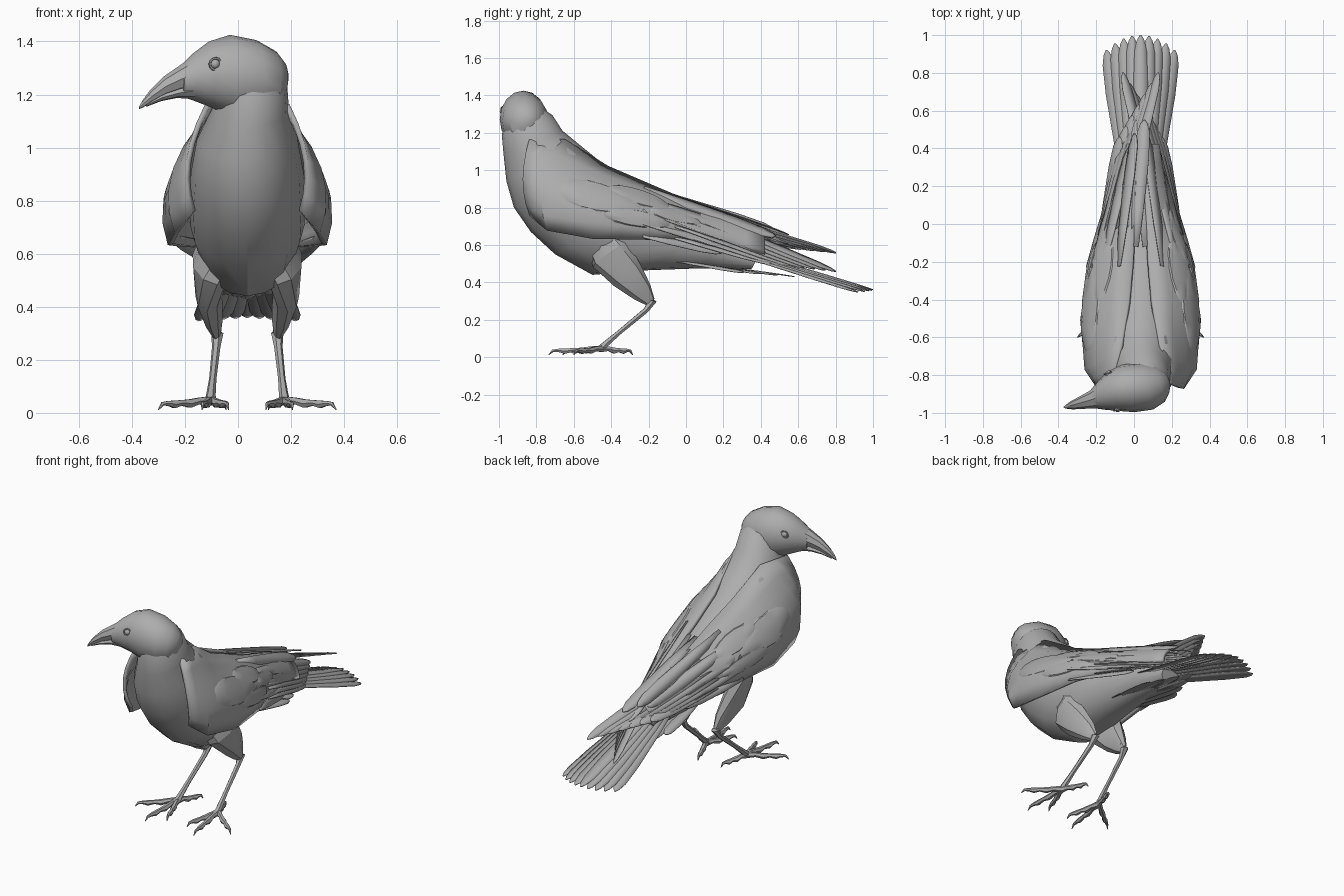
import bpy
import bmesh
from math import sin, cos, pi, floor
from mathutils import Vector as V

cube = bpy.data.objects.get("Cube")
if cube:
    bpy.data.objects.remove(cube, do_unlink=True)

CX = 0.035  # centre line of the body
GREY = (0.42, 0.42, 0.42, 1)
mat = bpy.data.materials.new("plumage_grey")
mat.use_nodes = True
mat.diffuse_color = GREY
bsdf = mat.node_tree.nodes["Principled BSDF"]
bsdf.inputs["Base Color"].default_value = GREY
bsdf.inputs["Roughness"].default_value = 0.7
parts = []


def finish(bm, name, thick=0):
    bmesh.ops.recalc_face_normals(bm, faces=bm.faces)
    me = bpy.data.meshes.new(name)
    bm.to_mesh(me)
    bm.free()
    ob = bpy.data.objects.new(name, me)
    bpy.context.collection.objects.link(ob)
    me.materials.append(mat)
    if thick:
        mod = ob.modifiers.new("thickness", 'SOLIDIFY')
        mod.thickness = thick
        mod.offset = 0
    parts.append(ob)


def loft(name, rings, n=12):
    """Skin elliptical rings given as (centre, half axis, half axis)."""
    bm = bmesh.new()
    loops = [[bm.verts.new(c + u * cos(2 * pi * k / n) + w * sin(2 * pi * k / n))
              for k in range(n)] for c, u, w in rings]
    for a, b in zip(loops, loops[1:]):
        for k in range(n):
            j = (k + 1) % n
            bm.faces.new((a[k], a[j], b[j], b[k]))
    bm.faces.new(loops[0])
    bm.faces.new(loops[-1])
    finish(bm, name)


def tube(name, pts, radii, n=6, flat=1):
    """Tapered tube along a path."""
    rings = []
    for i, p in enumerate(pts):
        d = (pts[min(i + 1, len(pts) - 1)] - pts[max(i - 1, 0)]).normalized()
        side = d.cross(V((0, 0, 1))).normalized()
        rings.append((p, side * radii[i] * flat, side.cross(d) * radii[i]))
    loft(name, rings, n)


def blade(bm, base, tip, normal, half):
    """One feather: two leaf-shaped halves folded along a raised quill."""
    d = tip - base
    side = V(normal).cross(d).normalized()
    up = d.cross(side).normalized()
    outline = [(0, .5), (.3, .8), (.7, 1), (.9, .85), (.97, .5), (1, .1)]
    rows = []
    for t, w in outline:
        c = base + d * t
        rows.append([bm.verts.new(c - side * half * w),
                     bm.verts.new(c + up * half * w * .12),
                     bm.verts.new(c + side * half * w)])
    for a, b in zip(rows, rows[1:]):
        for k in (0, 1):
            bm.faces.new((a[k], a[k + 1], b[k + 1], b[k]))


# Body and neck: (top y, top z, bottom y, bottom z, half width, shift in x)
body = [(-.785, 1.34, -.96, 1.27, .09, .015), (-.715, 1.295, -.985, 1.19, .13, .02),
        (-.66, 1.21, -.975, 1.08, .145, .012), (-.55, 1.12, -.96, .94, .19, 0),
        (-.42, 1.015, -.92, .8, .212, 0), (-.28, .94, -.83, .67, .22, 0),
        (-.12, .86, -.7, .55, .215, 0), (.02, .79, -.5, .44, .18, 0),
        (.14, .72, -.2, .465, .14, 0), (.25, .66, .08, .475, .1, 0),
        (.4, .56, .35, .47, .06, 0)]
rings = []
for ty, tz, by, bz, hw, sx in body:
    top, bot = V((0, ty, tz)), V((0, by, bz))
    rings.append(((top + bot) / 2 + V((CX + sx, 0, 0)), V((hw, 0, 0)), (top - bot) / 2))
loft("body", rings, 16)

# Head, turned to the bird's right: (x, y, top z, bottom z, half width)
ACROSS = V((.25, -.97, 0))


def head_loft(name, rows, n=12):
    loft(name, [(V((x, y, (t + b) / 2)), ACROSS * w, V((0, 0, (t - b) / 2)))
                for x, y, t, b, w in rows], n)


head_loft("head", [(.187, -.83, 1.285, 1.25, .015), (.175, -.835, 1.32, 1.2, .055),
                   (.14, -.845, 1.365, 1.15, .098), (.07, -.858, 1.405, 1.12, .128),
                   (-.03, -.87, 1.425, 1.12, .13), (-.11, -.885, 1.4, 1.155, .108),
                   (-.17, -.908, 1.355, 1.178, .078), (-.215, -.926, 1.31, 1.193, .052)], 16)
head_loft("upper_beak", [(-.18, -.913, 1.338, 1.215, .064), (-.225, -.93, 1.306, 1.21, .047),
                         (-.28, -.946, 1.268, 1.193, .034), (-.33, -.96, 1.218, 1.168, .022),
                         (-.36, -.968, 1.178, 1.15, .01), (-.372, -.971, 1.155, 1.145, .003)], 8)
head_loft("lower_beak", [(-.17, -.91, 1.25, 1.183, .058), (-.23, -.931, 1.225, 1.187, .039),
                         (-.29, -.949, 1.203, 1.175, .026), (-.345, -.964, 1.168, 1.154, .01)], 8)

# Eyes with lids
for sgn, label in ((1, "left"), (-1, "right")):
    place = V((-.11, -.886, 1.315)) + ACROSS * sgn * .094
    bm = bmesh.new()
    bmesh.ops.create_uvsphere(bm, u_segments=12, v_segments=8, radius=.019)
    bmesh.ops.translate(bm, verts=bm.verts, vec=place)
    finish(bm, label + "_eye")
    bpy.ops.mesh.primitive_torus_add(major_radius=.022, minor_radius=.005, major_segments=12,
                                     minor_segments=6, location=place + ACROSS * sgn * .006)
    lid = bpy.context.object
    lid.name = label + "_eyelid"
    lid.rotation_euler = ACROSS.to_track_quat('Z', 'Y').to_euler()
    lid.data.materials.append(mat)
    parts.append(lid)

# Wing stations: lower, middle and upper points of each cross-section
stations = [((.2, -.83, .76), (.22, -.87, .95), (.15, -.84, 1.16)),
            ((.265, -.74, .68), (.27, -.76, .92), (.1, -.65, 1.16)),
            ((.29, -.5, .635), (.28, -.5, .86), (.06, -.42, 1.015)),
            ((.25, -.2, .63), (.237, -.2, .79), (.04, -.2, .92)),
            ((.175, 0, .625), (.165, 0, .735), (.03, 0, .835)),
            ((.118, .22, .595), (.112, .22, .675), (.02, .22, .76)),
            ((.09, .42, .55), (.075, .42, .61), (.02, .42, .67))]


def wing_point(sgn, u, v, lift=0):
    i = min(int(floor(u)), len(stations) - 2)
    f = u - i
    lo, mi, hi = [V(a).lerp(V(b), f) for a, b in zip(stations[i], stations[i + 1])]
    p = lo * (2 * v - 1) * (v - 1) + mi * 4 * v * (1 - v) + hi * v * (2 * v - 1)
    return V((CX + sgn * (p.x + lift * (1 - .6 * v)), p.y, p.z + lift * v))


for sgn, label in ((1, "left"), (-1, "right")):
    # Wing shell
    bm = bmesh.new()
    grid = [[bm.verts.new(wing_point(sgn, i / 2, j / 6)) for j in range(7)]
            for i in range(13)]
    for a, b in zip(grid, grid[1:]):
        for j in range(6):
            bm.faces.new((a[j], a[j + 1], b[j + 1], b[j]))
    finish(bm, label + "_wing", .02)

    # Overlapping covert patches lying on the wing: (u, v, u half size, v half size)
    bm = bmesh.new()
    for u, v, du, dv in ((2.1, .5, .8, .2), (2.9, .3, .7, .13), (2.9, .66, .7, .14),
                         (3.7, .5, .7, .14)):
        loops = [[bm.verts.new(wing_point(sgn, u + du * r * cos(k * pi / 8),
                                          v + dv * r * sin(k * pi / 8), h))
                  for k in range(16)] for r, h in ((1, .008), (.9, .016), (.45, .018))]
        for a, b in zip(loops, loops[1:]):
            for k in range(16):
                j = (k + 1) % 16
                bm.faces.new((a[k], a[j], b[j], b[k]))
        bm.faces.new(loops[-1])
    finish(bm, label + "_coverts")

    # Flight feathers; the wing tips cross over the tail, the right one on top
    raise_tip = .1 if sgn < 0 else 0
    bm = bmesh.new()
    for i in range(7):
        base = wing_point(sgn, 3.7, .05 + .12 * i, .004)
        tip = V((CX + sgn * (.11 - .034 * i), .46 + .057 * i, .5 - .007 * i + raise_tip))
        blade(bm, base, tip, (sgn * .45, .25, .85), .033)
    for i in range(5):
        base = wing_point(sgn, 2.9, .06 + .2 * i, .006)
        tip = V((CX + sgn * (.135 - .026 * i), .2 + .07 * i, .565 + .02 * i + raise_tip * .3))
        blade(bm, base, tip, (sgn * .7, .2, .7), .038)
    for i in range(3):
        blade(bm, V((CX + sgn * (.03 + .03 * i), -.12, .885 - .015 * i)),
              V((CX + sgn * (.03 * i - .02), .55 - .1 * i, .605 + .02 * i + raise_tip * .5)),
              (sgn * .2, .2, 1), .04)
    finish(bm, label + "_flight_feathers", .004)

    # Feathered thigh
    def at(dx, y, z):
        return V((CX + sgn * dx, y, z))

    tube(label + "_thigh", [at(.1, -.46, .66), at(.142, -.405, .55), at(.145, -.315, .44),
                            at(.125, -.235, .35), at(.115, -.19, .295)],
         [.1, .118, .092, .06, .028], 8, .55)
    # Shank
    tube(label + "_shank", [at(.113, -.2, .33), at(.113, -.18, .3), at(.117, -.215, .25),
                            at(.13, -.36, .13), at(.137, -.43, .07), at(.14, -.455, .045)],
         [.018, .024, .016, .014, .018, .022])
    # Toes ending in hooked claws
    for name, dx, y in (("middle", .17, -.735), ("outer", .335, -.6),
                        ("inner", .07, -.66), ("back", .08, -.285)):
        start, end = at(.14, -.45, .045), at(dx, y, .01)
        steps = [(0, .045, .02), (.22, .045, .014), (.4, .035, .018), (.55, .038, .012),
                 (.7, .032, .016), (.8, .036, .011), (.92, .034, .008), (1, .012, .002)]
        path = []
        for t, z, r in steps:
            p = start.lerp(end, t)
            path.append(V((p.x, p.y, z)))
        tube(label + "_" + name + "_toe", path, [s[2] for s in steps])

# Tail fan, central feather longest
bm = bmesh.new()
for i in range(-4, 5):
    blade(bm, V((CX + .017 * i, .15, .615 - .006 * abs(i))),
          V((CX + .045 * i, 1 - .005 * i * i, .36 - .003 * abs(i))),
          (.05 * i, .3, .95), .038)
finish(bm, "tail_feathers", .005)

# Loose feathers under the tail
bm = bmesh.new()
for i in range(-3, 4):
    blade(bm, V((CX + .025 * i, -.08, .52)),
          V((CX + .035 * i, .58 - .09 * abs(i), .43 + .008 * abs(i))),
          (.1 * i, .1, 1), .03)
finish(bm, "undertail_feathers", .004)

# Soft shading with crisp creases
bpy.ops.object.select_all(action='DESELECT')
for ob in parts:
    ob.select_set(True)
bpy.context.view_layer.objects.active = parts[0]
bpy.ops.object.shade_smooth_by_angle(angle=pi / 6)
